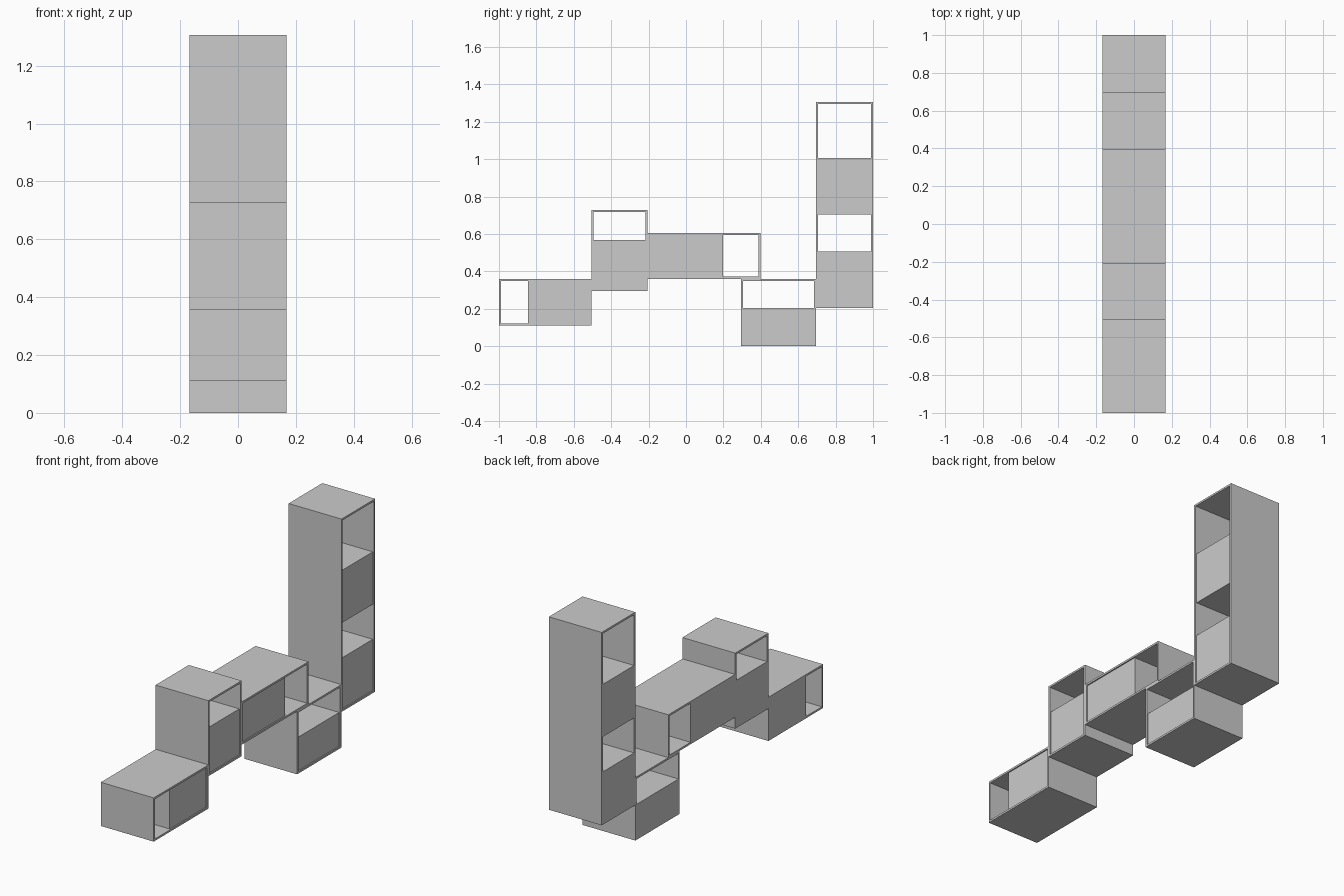
import bpy, bmesh

if "Cube" in bpy.data.objects:
    bpy.data.objects.remove(bpy.data.objects["Cube"])

W = 0.167      # half depth along x
T = 0.011      # board thickness
INSET = 0.007  # door recess on the +x side


def finish(name, bm):
    bmesh.ops.recalc_face_normals(bm, faces=bm.faces)
    mesh = bpy.data.meshes.new(name)
    bm.to_mesh(mesh)
    bm.free()
    bpy.context.collection.objects.link(bpy.data.objects.new(name, mesh))


def frame(name, y0, y1, z0, z1):
    """Rectangular sleeve, open on both x sides."""
    bm = bmesh.new()

    def ring(x, t):
        pts = [(y0 + t, z0 + t), (y1 - t, z0 + t), (y1 - t, z1 - t), (y0 + t, z1 - t)]
        return [bm.verts.new((x, y, z)) for y, z in pts]

    rings = [ring(-W, 0), ring(W, 0), ring(W, T), ring(-W, T)]
    for k in range(4):
        a, b = rings[k], rings[(k + 1) % 4]
        for i in range(4):
            j = (i + 1) % 4
            bm.faces.new((a[i], a[j], b[j], b[i]))
    finish(name, bm)


def block(name, y0, y1, z0, z1):
    """Closed compartment, flush at -x and slightly recessed at +x."""
    bm = bmesh.new()
    bmesh.ops.create_cube(bm, size=1)
    for v in bm.verts:
        v.co = (W - INSET if v.co.x > 0 else -W,
                y1 if v.co.y > 0 else y0,
                z1 if v.co.z > 0 else z0)
    finish(name, bm)


# name: outer frame (y0, y1, z0, z1), closed compartments as (axis, start, end)
cabinets = {
    "low_cabinet": ((-1.0, -0.506, 0.11, 0.36), [("y", -0.845, -0.506)]),
    "upright_cabinet": ((-0.506, -0.206, 0.295, 0.727), [("z", 0.295, 0.568)]),
    "bridge_cabinet": ((-0.206, 0.398, 0.36, 0.605), [("y", -0.206, 0.197)]),
    "floor_cabinet": ((0.295, 0.696, 0.0, 0.36), [("z", 0.0, 0.203)]),
    "tower_cabinet": ((0.696, 1.0, 0.203, 1.306), [("z", 0.203, 0.505), ("z", 0.705, 1.005)]),
}

for name, (outer, doors) in cabinets.items():
    frame(name + "_frame", *outer)
    y0, y1, z0, z1 = outer[0] + T, outer[1] - T, outer[2] + T, outer[3] - T
    for i, (axis, a, b) in enumerate(doors):
        if axis == "y":
            dims = (max(a, y0), min(b, y1), z0, z1)
        else:
            dims = (y0, y1, max(a, z0), min(b, z1))
        block(f"{name}_compartment_{i + 1}", *dims)
